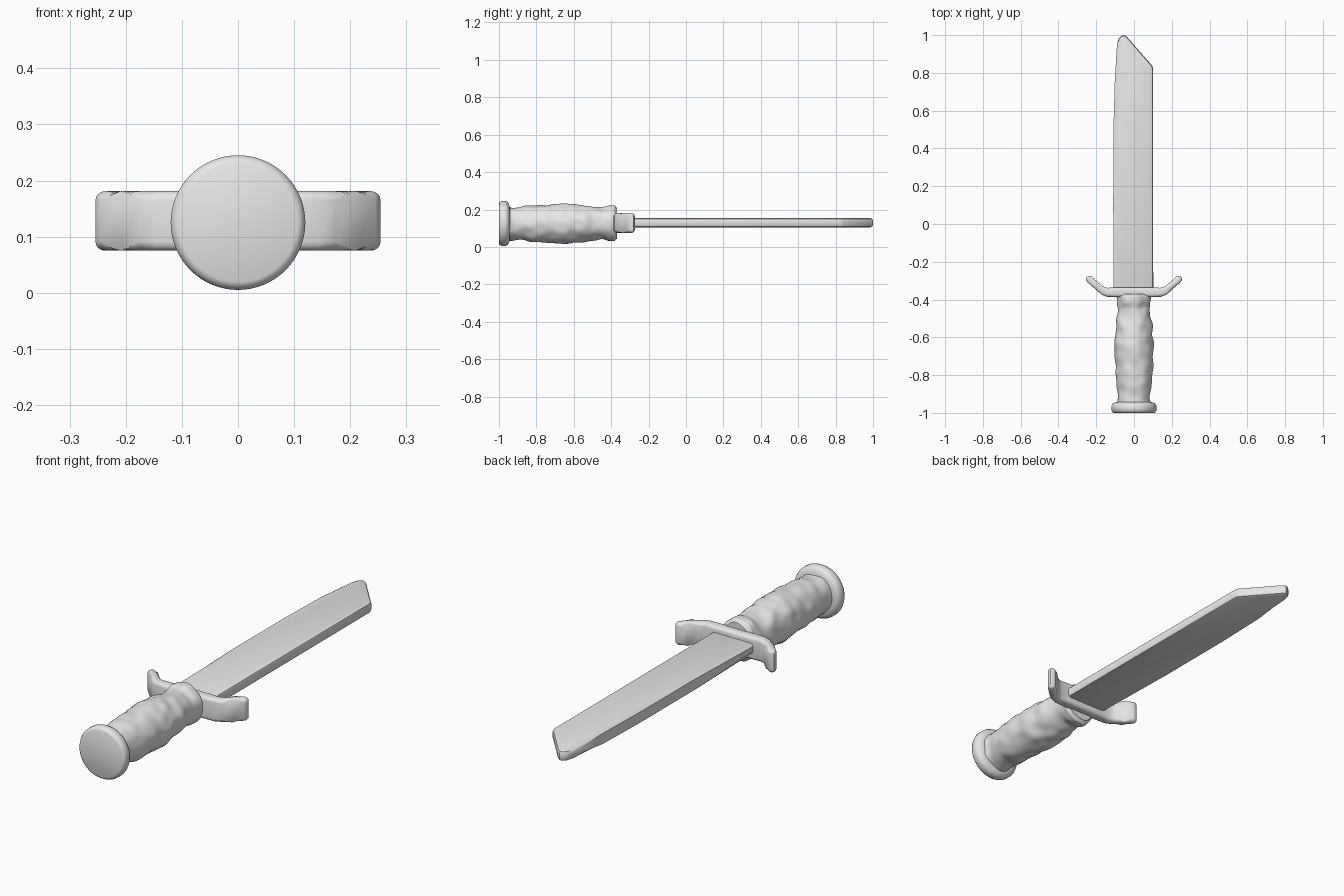
import bpy, bmesh, math
from mathutils import Vector, noise

cube = bpy.data.objects.get("Cube")
if cube:
    bpy.data.objects.remove(cube, do_unlink=True)

AXIS_Z = 0.125

grey = bpy.data.materials.new("plain_grey")
grey.use_nodes = True
grey.diffuse_color = (0.8, 0.8, 0.8, 1)
grey.node_tree.nodes["Principled BSDF"].inputs["Base Color"].default_value = grey.diffuse_color


def finish(name, bm, angle):
    bmesh.ops.recalc_face_normals(bm, faces=bm.faces)
    mesh = bpy.data.meshes.new(name)
    bm.to_mesh(mesh)
    bm.free()
    mesh.materials.append(grey)
    obj = bpy.data.objects.new(name, mesh)
    bpy.context.collection.objects.link(obj)
    bpy.ops.object.select_all(action='DESELECT')
    obj.select_set(True)
    bpy.context.view_layer.objects.active = obj
    bpy.ops.object.shade_smooth_by_angle(angle=math.radians(angle))
    return obj


def lathe(name, profile, sides=48, steps=1, lump=0.0):
    """Turn (y, x radius, z radius) stations around the long axis."""
    stations = []
    for a, b in zip(profile, profile[1:]):
        for s in range(steps):
            t = s / steps
            e = t * t * (3 - 2 * t)
            stations.append((a[0] + (b[0] - a[0]) * t,
                             a[1] + (b[1] - a[1]) * e,
                             a[2] + (b[2] - a[2]) * e))
    stations.append(profile[-1])
    bm = bmesh.new()
    rings = []
    for y, rx, rz in stations:
        ring = []
        for i in range(sides):
            ang = math.tau * i / sides
            c, s = math.cos(ang), math.sin(ang)
            n = lump * noise.noise(Vector((c * rx, y, s * rz)) * 18)
            ring.append(bm.verts.new((c * (rx + n), y, AXIS_Z + s * (rz + n))))
        rings.append(ring)
    for r, q in zip(rings, rings[1:]):
        for i in range(sides):
            j = (i + 1) % sides
            bm.faces.new((r[i], r[j], q[j], q[i]))
    bm.faces.new(rings[0])
    bm.faces.new(rings[-1])
    return finish(name, bm, 50)


def prism(name, outline, z0, z1, bevel, segments, angle):
    """Extrude an outline upward and round or chamfer its rims."""
    bm = bmesh.new()
    base = bm.faces.new([bm.verts.new((x, y, z0)) for x, y in outline])
    up = bmesh.ops.extrude_face_region(bm, geom=[base])["geom"]
    for v in up:
        if isinstance(v, bmesh.types.BMVert):
            v.co.z = z1
    rims = [e for e in bm.edges if abs(e.verts[0].co.z - e.verts[1].co.z) < 1e-5]
    bmesh.ops.bevel(bm, geom=rims, offset=bevel, segments=segments,
                    profile=0.5, affect='EDGES', clamp_overlap=True)
    return finish(name, bm, angle)


# Pommel disc with a rounded rim
lathe("pommel", [(-1.0, 0.106, 0.106), (-0.996, 0.114, 0.114), (-0.985, 0.12, 0.12),
                 (-0.965, 0.12, 0.12), (-0.952, 0.114, 0.114), (-0.945, 0.1, 0.1),
                 (-0.94, 0.08, 0.08)], sides=64)

# Lumpy swelling grip with a flared collar
lathe("grip", [(-0.96, 0.09, 0.09), (-0.92, 0.085, 0.088), (-0.8, 0.097, 0.098),
               (-0.65, 0.104, 0.106), (-0.55, 0.097, 0.098), (-0.45, 0.084, 0.084),
               (-0.41, 0.086, 0.096), (-0.385, 0.087, 0.094), (-0.37, 0.075, 0.08)],
      sides=64, steps=8, lump=0.008)

# Cross guard: a flat bar with both arms swept toward the tip
half = [(0.1, -0.387), (0.145, -0.385), (0.175, -0.372), (0.21, -0.34), (0.245, -0.31),
        (0.254, -0.297), (0.252, -0.282), (0.24, -0.274), (0.226, -0.277),
        (0.2, -0.3), (0.165, -0.33), (0.14, -0.338), (0.1, -0.335)]
guard = half + [(-x, y) for x, y in reversed(half)]
prism("cross_guard", guard, 0.075, 0.181, 0.016, 4, 45)

# Blade with an angled point and chamfered rims
blade = [(-0.108, -0.36), (-0.11, 0.1), (-0.109, 0.5), (-0.102, 0.75), (-0.09, 0.95),
         (-0.082, 0.98), (-0.068, 0.996), (-0.052, 1.0), (-0.038, 0.992),
         (0.095, 0.84), (0.101, 0.825), (0.102, -0.36)]
prism("blade", blade, 0.105, 0.154, 0.014, 2, 40)
